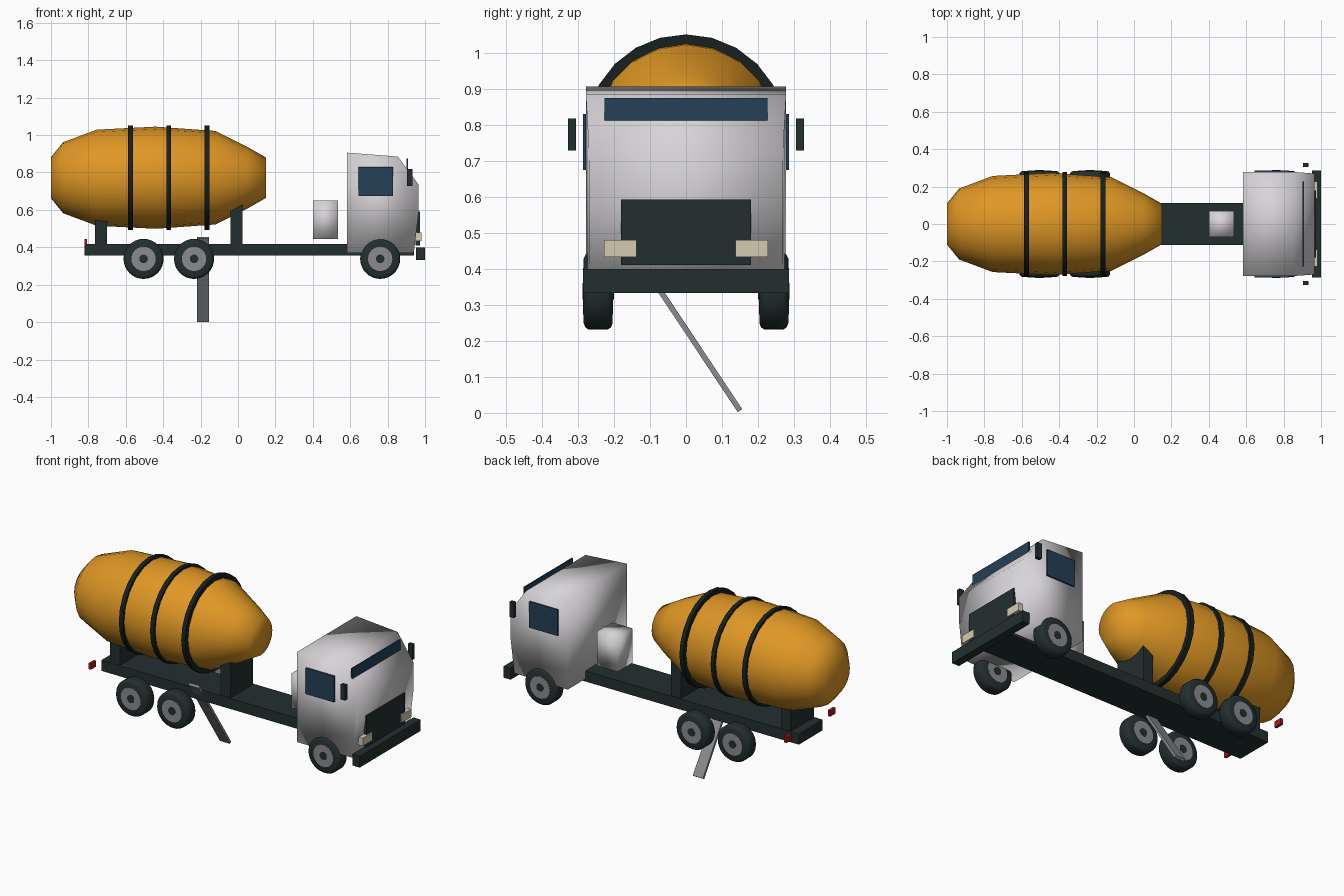
import bpy, bmesh, math
from mathutils import Matrix, Vector

if "Cube" in bpy.data.objects:
    bpy.data.objects.remove(bpy.data.objects["Cube"], do_unlink=True)


def material(name, rgb):
    m = bpy.data.materials.new(name)
    m.use_nodes = True
    m.diffuse_color = (*rgb, 1)
    m.node_tree.nodes["Principled BSDF"].inputs["Base Color"].default_value = (*rgb, 1)
    return m


ORANGE = material("drum orange", (0.74, 0.31, 0.018))
WHITE = material("cab white", (0.68, 0.66, 0.68))
DARK = material("dark green black", (0.017, 0.028, 0.028))
BLACK = material("band black", (0.009, 0.014, 0.014))
GLASS = material("blue glass", (0.018, 0.05, 0.095))
GREY = material("wheel grey", (0.25, 0.26, 0.28))
CREAM = material("lamp cream", (0.66, 0.6, 0.44))
RED = material("tail red", (0.38, 0.012, 0.016))


def finish(name, bm, mat, shading):
    bmesh.ops.recalc_face_normals(bm, faces=bm.faces)
    mesh = bpy.data.meshes.new(name)
    bm.to_mesh(mesh)
    bm.free()
    mesh.materials.append(mat)
    ob = bpy.data.objects.new(name, mesh)
    bpy.context.collection.objects.link(ob)
    bpy.ops.object.select_all(action='DESELECT')
    ob.select_set(True)
    bpy.context.view_layer.objects.active = ob
    if shading == "smooth":
        bpy.ops.object.shade_smooth()
    elif shading == "angle":
        bpy.ops.object.shade_smooth_by_angle(angle=math.radians(35))
    return ob


def box(name, x, y, z, mat, shading="flat"):
    """Box from (min, max) pairs."""
    bm = bmesh.new()
    bmesh.ops.create_cube(bm, size=1)
    for v in bm.verts:
        v.co = Vector([(a + b) / 2 + c * (b - a) for (a, b), c in zip((x, y, z), v.co)])
    return finish(name, bm, mat, shading)


def pair(name, x, y, z, mat):
    """Box and its mirror image across the truck's centre line."""
    box(name + "_left", x, y, z, mat)
    box(name + "_right", x, (-y[1], -y[0]), z, mat)


def lathe(name, profile, axis, centre, segs, mat, shading, closed=False):
    """Turn (position, radius) points about the x or y axis."""
    bm = bmesh.new()
    rings = []
    for p, r in profile:
        ring = []
        for i in range(segs):
            a = math.tau * i / segs
            s, c = r * math.sin(a), r * math.cos(a)
            co = (p, s, c) if axis == "x" else (s, p, c)
            ring.append(bm.verts.new(Vector(co) + Vector(centre)))
        rings.append(ring)
    loops = list(zip(rings, rings[1:]))
    if closed:
        loops.append((rings[-1], rings[0]))
    else:
        bm.faces.new(rings[0])
        bm.faces.new(rings[-1])
    for a, b in loops:
        for i in range(segs):
            j = (i + 1) % segs
            bm.faces.new((a[i], a[j], b[j], b[i]))
    return finish(name, bm, mat, shading)


# Chassis and drum supports
box("chassis", (-0.82, 0.94), (-0.112, 0.112), (0.355, 0.418), DARK)
box("rear_drum_support", (-0.765, -0.70), (-0.11, 0.11), (0.41, 0.64), DARK)
box("front_drum_support", (-0.04, 0.025), (-0.105, 0.105), (0.41, 0.68), DARK)

# Mixing drum with its bands
DRUM_Z = 0.772
drum_profile = [(-1, 0.11), (-0.935, 0.19), (-0.755, 0.257), (-0.44, 0.273),
                (-0.12, 0.25), (0.05, 0.165), (0.15, 0.108)]
lathe("mixing_drum", drum_profile, "x", (0, 0, DRUM_Z), 20, ORANGE, "smooth")
for i, x in enumerate((-0.575, -0.37, -0.165)):
    band = [(-0.013, 0.235), (0.013, 0.235), (0.013, 0.279), (-0.013, 0.279)]
    lathe(f"drum_band_{i + 1}", band, "x", (x, 0, DRUM_Z), 24, BLACK, "angle", True)

# Discharge chute, a tilted plank
low, high = Vector((-0.187, 0.150, 0.006)), Vector((-0.187, -0.145, 0.45))
chute = box("chute", (-0.033, 0.033), (-0.0075, 0.0075),
            (-(high - low).length / 2, (high - low).length / 2), GREY)
chute.data.transform(Matrix.Translation((low + high) / 2)
                     @ Matrix.Rotation(math.atan2(low.y - high.y, high.z - low.z), 4, 'X'))

# Water tank behind the cab
box("water_tank", (0.40, 0.535), (-0.07, 0.07), (0.445, 0.65), WHITE, "smooth")

# Cab, a side profile extruded across and narrowed a little at the nose
cab_profile = [(0.583, 0.37), (0.94, 0.37), (0.965, 0.58), (0.966, 0.735),
               (0.855, 0.885), (0.583, 0.906)]
bm = bmesh.new()
sides = []
for s in (-1, 1):
    sides.append([bm.verts.new((x, s * (0.278 if x < 0.9 else 0.27), z))
                  for x, z in cab_profile])
    bm.faces.new(sides[-1])
for i in range(len(cab_profile)):
    j = (i + 1) % len(cab_profile)
    bm.faces.new((sides[0][i], sides[0][j], sides[1][j], sides[1][i]))
finish("cab", bm, WHITE, "smooth")

# Cab fittings
box("windshield", (0.901, 0.909), (-0.227, 0.227), (0.78, 0.874), GLASS)
pair("side_window", (0.645, 0.83), (0.277, 0.286), (0.675, 0.83), GLASS)
box("grille", (0.95, 0.972), (-0.18, 0.18), (0.41, 0.592), DARK)
pair("headlight", (0.945, 0.98), (0.137, 0.228), (0.433, 0.48), CREAM)
box("bumper", (0.953, 1.0), (-0.286, 0.286), (0.333, 0.40), DARK)
pair("mirror", (0.903, 0.932), (0.305, 0.327), (0.728, 0.818), DARK)
pair("tail_light", (-0.822, -0.806), (0.18, 0.23), (0.41, 0.445), RED)

# Wheels: tyre, rim disc and hub cap
tyre = [(-0.04, 0.09), (-0.035, 0.101), (-0.026, 0.107),
        (0.026, 0.107), (0.035, 0.101), (0.04, 0.09)]
for axle, x in (("front", 0.76), ("middle", -0.235), ("rear", -0.505)):
    for side, s in (("left", 1), ("right", -1)):
        at = (x, s * 0.244, 0.338)
        name = f"{axle}_{side}"
        lathe(name + "_tyre", tyre, "y", at, 32, DARK, "angle")
        for part, half, r, mat in (("rim", 0.0415, 0.065, GREY), ("hub", 0.0435, 0.023, DARK)):
            lathe(f"{name}_{part}", [(-half, r), (half, r)], "y", at, 24, mat, "angle")
